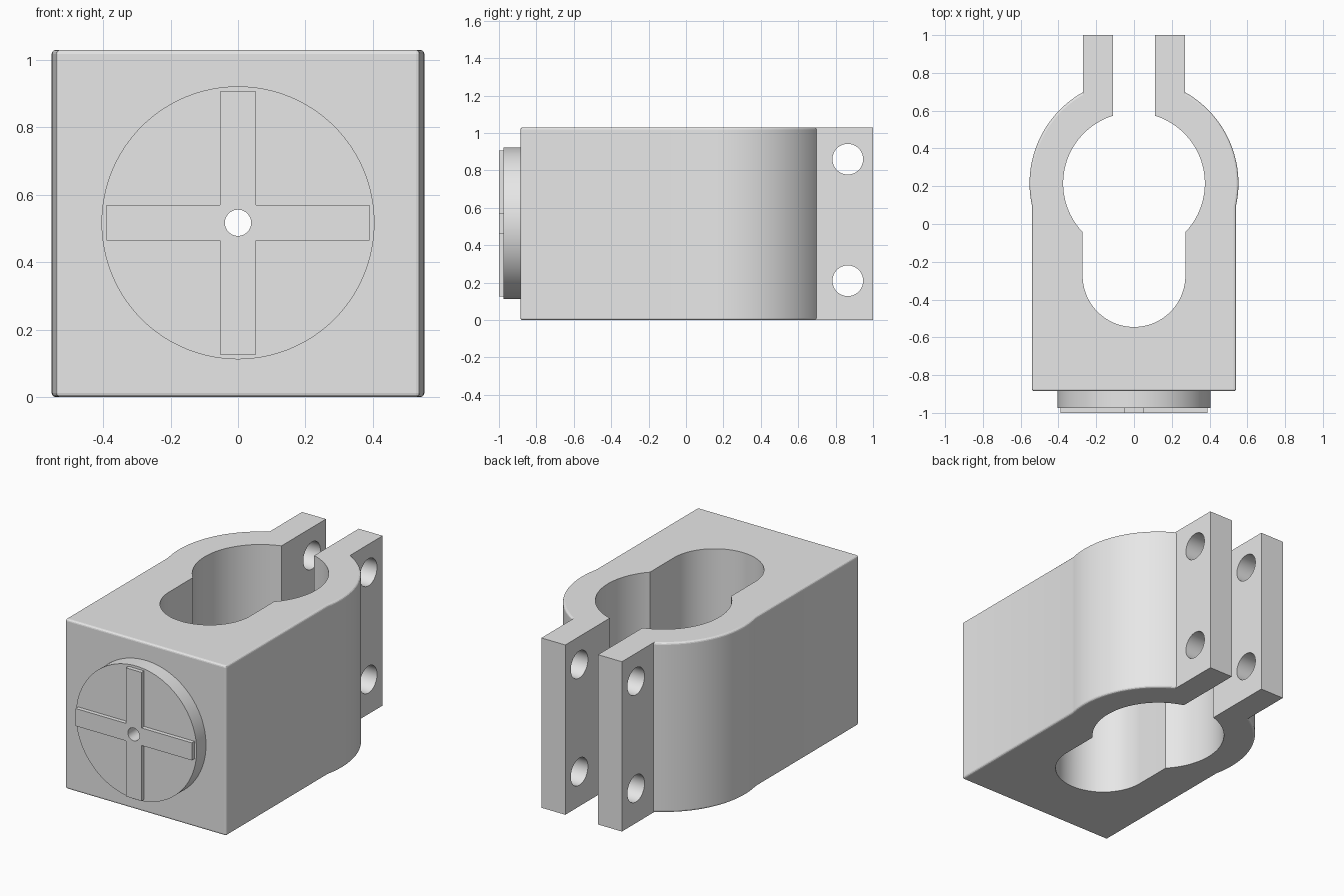
import bpy
import bmesh
from math import sin, cos, asin, pi, radians

HEIGHT = 1.03
MID = 0.517          # height of the front disc and its hole
RING_Y = 0.215       # centre of the clamp ring
FRONT = -0.885       # front face of the block
GAP, TAB = 0.11, 0.27

cube = bpy.data.objects.get("Cube")
if cube:
    bpy.data.objects.remove(cube, do_unlink=True)

grey = bpy.data.materials.new("light_grey")
grey.use_nodes = True
grey.diffuse_color = (0.8, 0.8, 0.8, 1)
grey.node_tree.nodes["Principled BSDF"].inputs["Base Color"].default_value = grey.diffuse_color


def arc(cy, r, start, end, steps):
    """Points of an arc about (0, cy)."""
    angles = [start + (end - start) * i / steps for i in range(steps + 1)]
    return [(r * cos(a), cy + r * sin(a)) for a in angles]


def mirrored(points):
    return [(-x, y) for x, y in points]


def finish(obj):
    obj.data.materials.clear()
    obj.data.materials.append(grey)
    bpy.ops.object.select_all(action='DESELECT')
    obj.select_set(True)
    bpy.context.view_layer.objects.active = obj
    bpy.ops.object.shade_smooth_by_angle(angle=radians(12))


def box(name, low, high):
    bpy.ops.mesh.primitive_cube_add(size=1, location=[(a + b) / 2 for a, b in zip(low, high)])
    obj = bpy.context.object
    obj.name = name
    obj.scale = [b - a for a, b in zip(low, high)]
    bpy.ops.object.transform_apply(location=True, rotation=True, scale=True)
    return obj


def cylinder(name, r, depth, location, rotation, sides=96):
    bpy.ops.mesh.primitive_cylinder_add(vertices=sides, radius=r, depth=depth,
                                        location=location, rotation=rotation)
    obj = bpy.context.object
    obj.name = name
    bpy.ops.object.transform_apply(location=True, rotation=True, scale=True)
    return obj


def combine(obj, tool, operation):
    """Apply a boolean and discard the tool."""
    tool.hide_render = True
    bpy.context.view_layer.objects.active = obj
    mod = obj.modifiers.new("boolean", 'BOOLEAN')
    mod.operation, mod.object, mod.solver = operation, tool, 'EXACT'
    bpy.ops.object.modifier_apply(modifier=mod.name)
    bpy.data.objects.remove(tool, do_unlink=True)


# Outline of the block, ring and keyhole opening
outer_r, inner_r, side, slot = 0.553, 0.375, 0.54, 0.272
outer = arc(RING_Y, outer_r, pi / 2 - asin(GAP / outer_r), -(pi / 2 - asin(side / outer_r)), 40)
outer.append((side, FRONT))
inner = arc(RING_Y, inner_r, pi / 2 - asin(GAP / inner_r), -(pi / 2 - asin(slot / inner_r)), 40)
inner += arc(FRONT + 0.34 + slot, slot, 0, -pi / 2, 32)
outline = outer + mirrored(outer[::-1]) + mirrored(inner) + inner[-2::-1]

# Extrude the outline, then round the outside edges
bm = bmesh.new()
bottom = [bm.verts.new((x, y, 0)) for x, y in outline]
top = [bm.verts.new((x, y, HEIGHT)) for x, y in outline]
bm.faces.new(bottom)
bm.faces.new(top)
for i in range(len(outline)):
    j = (i + 1) % len(outline)
    bm.faces.new((bottom[i], bottom[j], top[j], top[i]))
bmesh.ops.recalc_face_normals(bm, faces=bm.faces)
rim = set(bottom[:2 * len(outer)] + top[:2 * len(outer)])
edges = [e for e in bm.edges if all(v in rim for v in e.verts)
         and (e.verts[0].co.z == e.verts[1].co.z
              or all(v.co.y < FRONT + 0.01 for v in e.verts))]
bmesh.ops.bevel(bm, geom=edges, offset=0.012, segments=3, profile=0.5, affect='EDGES')
mesh = bpy.data.meshes.new("clamp_body")
bm.to_mesh(mesh)
bm.free()
body = bpy.data.objects.new("clamp_body", mesh)
bpy.context.collection.objects.link(body)

# Clamping tabs with their bolt holes
for s in (-1, 1):
    x0, x1 = sorted((s * GAP, s * TAB))
    combine(body, box("tab", (x0, 0.63, 0), (x1, 1, HEIGHT)), 'UNION')
for z in (0.21, 0.86):
    combine(body, cylinder("bolt_hole", 0.082, 1, (0, 0.865, z), (0, pi / 2, 0), 64), 'DIFFERENCE')

# Round boss and raised cross on the front
disc = cylinder("front_disc", 0.405, 0.09, (0, FRONT - 0.045, MID), (pi / 2, 0, 0), 128)
long, half = 0.39, 0.053
cross = box("front_cross", (-long, -1, MID - half), (long, -0.975, MID + half))
combine(cross, box("upright", (-half, -1, MID - long), (half, -0.975, MID + long)), 'UNION')

# Centre hole through the front
for part in (body, disc, cross):
    combine(part, cylinder("centre_hole", 0.039, 0.8, (0, -0.8, MID), (pi / 2, 0, 0), 48), 'DIFFERENCE')
    finish(part)
